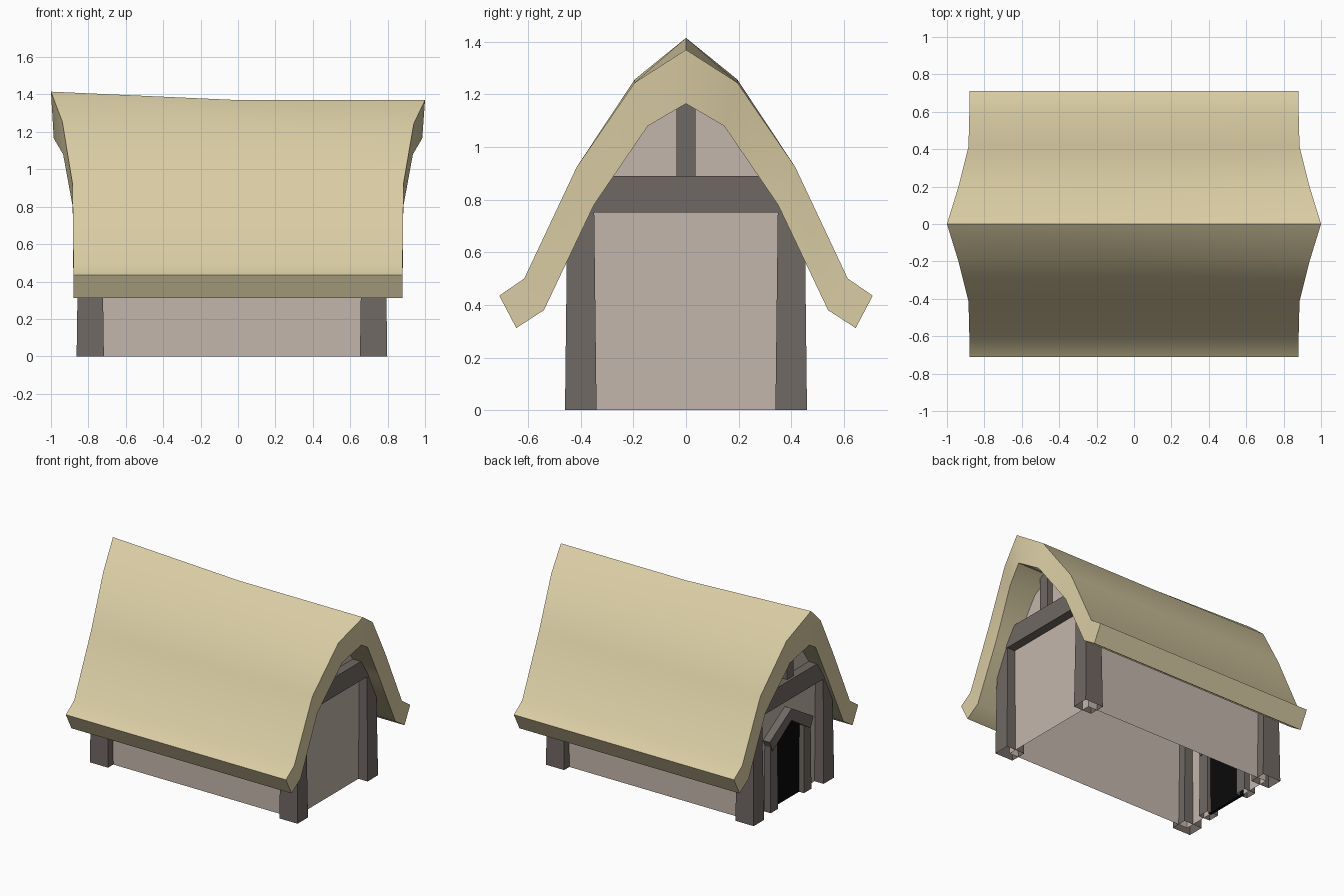
import bpy, bmesh, math

if "Cube" in bpy.data.objects:
    bpy.data.objects.remove(bpy.data.objects["Cube"])


def material(name, rgb):
    m = bpy.data.materials.new(name)
    m.diffuse_color = (*rgb, 1)
    m.use_nodes = True
    m.node_tree.nodes["Principled BSDF"].inputs["Base Color"].default_value = m.diffuse_color
    return m


THATCH = material("thatch", (0.70, 0.61, 0.37))
PLASTER = material("plaster", (0.55, 0.47, 0.41))
TIMBER = material("timber", (0.16, 0.14, 0.125))
DARK = material("dark", (0.003, 0.003, 0.003))


def finish(name, bm, mat):
    bmesh.ops.recalc_face_normals(bm, faces=bm.faces[:])
    me = bpy.data.meshes.new(name)
    bm.to_mesh(me)
    bm.free()
    ob = bpy.data.objects.new(name, me)
    bpy.context.collection.objects.link(ob)
    me.materials.append(mat)
    return ob


def prism(name, profile, x0, x1, mat, open_bottom=False):
    """Extrude a y-z outline along x."""
    bm = bmesh.new()
    a = [bm.verts.new((x0, y, z)) for y, z in profile]
    b = [bm.verts.new((x1, y, z)) for y, z in profile]
    n = len(profile)
    bm.faces.new(a)
    bm.faces.new(b)
    for i in range(n):
        j = (i + 1) % n
        if not (open_bottom and profile[i][1] == 0 and profile[j][1] == 0):
            bm.faces.new((a[i], a[j], b[j], b[i]))
    return finish(name, bm, mat)


def post(name, cx, cy, hx, hy, z0, z1, taper=1.0):
    """Tapered upright, left open underneath."""
    bm = bmesh.new()
    corners = ((-1, -1), (1, -1), (1, 1), (-1, 1))
    rings = [[bm.verts.new((cx + sx * hx * t, cy + sy * hy * t, z)) for sx, sy in corners]
             for z, t in ((z0, 1), (z1, taper))]
    for i in range(4):
        j = (i + 1) % 4
        bm.faces.new((rings[0][i], rings[0][j], rings[1][j], rings[1][i]))
    bm.faces.new(rings[1])
    return finish(name, bm, TIMBER)


# Thatched roof: half cross-section (end overhang x, y, z), outer side then underside
half = [(1.0, 0, 1.37), (0.94, 0.195, 1.245), (0.885, 0.415, 0.925), (0.88, 0.615, 0.50),
        (0.88, 0.71, 0.435), (0.88, 0.645, 0.312), (0.88, 0.54, 0.38), (0.88, 0.35, 0.78),
        (0.935, 0.145, 1.08), (0.985, 0, 1.165)]
bm = bmesh.new()
rings = []
for s in (-1, 0, 1):
    ring = []
    for i, (x, y, z) in enumerate(half):
        if s < 0:  # the door end kicks up slightly
            z += {0: 0.045, 1: 0.012}.get(i, 0)
        ring.append(bm.verts.new((s * x, y, z)))
    rings.append(ring)
for a, b in zip(rings, rings[1:]):
    for i in range(len(half) - 1):
        bm.faces.new((a[i], a[i + 1], b[i + 1], b[i]))
for r in (rings[0], rings[-1]):
    for k in range(4):
        bm.faces.new((r[k], r[k + 1], r[8 - k], r[9 - k]))
bmesh.ops.mirror(bm, geom=bm.verts[:] + bm.edges[:] + bm.faces[:], axis='Y', merge_dist=0.0005)
roof = finish("thatched_roof", bm, THATCH)
bpy.context.view_layer.objects.active = roof
roof.select_set(True)
bpy.ops.object.shade_smooth_by_angle(angle=math.radians(40))
roof.select_set(False)

# Walls with gables, open underneath
prism("walls", [(-0.40, 0), (0.40, 0), (0.40, 0.75), (0.16, 1.12), (0, 1.22),
                (-0.16, 1.12), (-0.40, 0.75)], -0.79, 0.725, PLASTER, True)

# Timber frame at both ends
for end, cx in (("door_end", -0.79), ("far_end", 0.725)):
    for side, cy in (("front", -0.40), ("back", 0.40)):
        post(f"{end}_{side}_corner_post", cx, cy, 0.073, 0.06, 0, 0.76, 0.85)
    prism(f"{end}_tie_beam", [(-0.38, 0.752), (0.38, 0.752), (0.34, 0.89), (-0.34, 0.89)],
          cx - 0.065, cx + 0.065, TIMBER)
    post(f"{end}_king_post", cx, 0, 0.045, 0.037, 0.88, 1.22)

# Doorway: dark opening, side posts and pointed lintel
prism("doorway", [(-0.17, 0), (0.17, 0), (0.17, 0.50), (0, 0.61), (-0.17, 0.50)],
      -0.80, -0.78, DARK)
for side, cy in (("front", -0.19), ("back", 0.19)):
    post(f"door_{side}_post", -0.795, cy, 0.045, 0.042, 0, 0.50, 0.92)
prism("door_lintel", [(-0.25, 0.52), (-0.215, 0.445), (0, 0.585), (0.215, 0.445),
                      (0.25, 0.52), (0, 0.67)], -0.845, -0.745, TIMBER)
